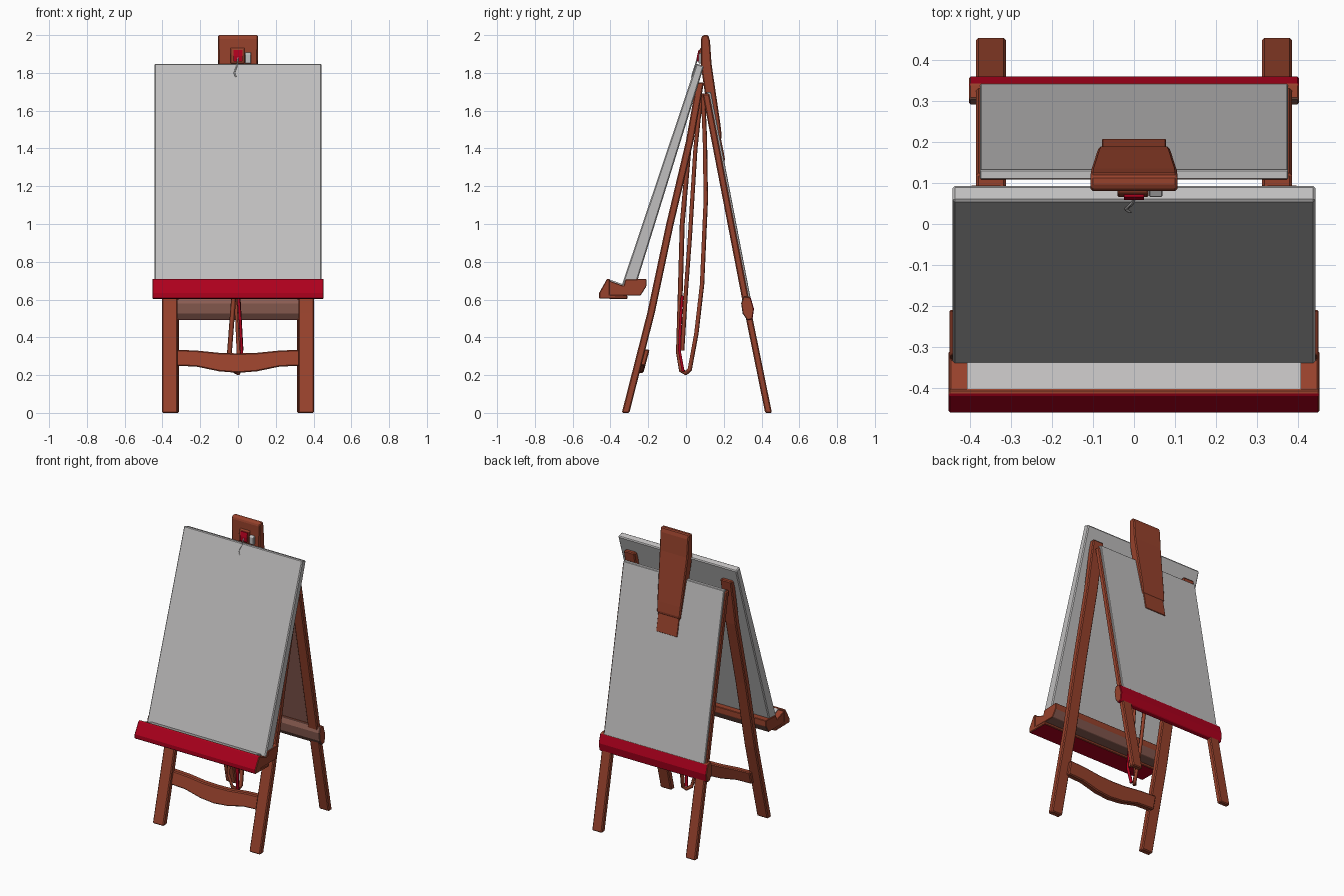
import bpy, bmesh, math
from mathutils import Vector

if "Cube" in bpy.data.objects:
    bpy.data.objects.remove(bpy.data.objects["Cube"])


def material(name, rgb):
    m = bpy.data.materials.new(name)
    m.diffuse_color = (*rgb, 1)
    m.use_nodes = True
    m.node_tree.nodes["Principled BSDF"].inputs["Base Color"].default_value = m.diffuse_color
    return m


WOOD = material("brown wood", (0.31, 0.054, 0.025))
DUSTY = material("dusty brown", (0.26, 0.11, 0.085))
GREY = material("grey board", (0.53, 0.52, 0.52))
RED = material("red paint", (0.42, 0.0, 0.012))


def prism(name, profile, x0, x1, mats, rule=None, bevel=0.006, taper=None, remap=None):
    """Extrude a (y, z) outline along x. rule(normal) picks the material slot."""
    bm = bmesh.new()
    ends = [[bm.verts.new((x, y, z)) for y, z in profile] for x in (x0, x1)]
    n = len(profile)
    for e in ends:
        bm.faces.new(e)
    for i in range(n):
        j = (i + 1) % n
        bm.faces.new((ends[0][i], ends[0][j], ends[1][j], ends[1][i]))
    for v in bm.verts:
        if taper:
            v.co.x *= taper(v.co.z)
        if remap:
            v.co = Vector(remap(*v.co))
    bmesh.ops.recalc_face_normals(bm, faces=bm.faces)
    bm.normal_update()
    if rule:
        for f in bm.faces:
            f.material_index = rule(f.normal)
    me = bpy.data.meshes.new(name)
    bm.to_mesh(me)
    bm.free()
    for m in mats:
        me.materials.append(m)
    ob = bpy.data.objects.new(name, me)
    bpy.context.collection.objects.link(ob)
    if bevel:
        b = ob.modifiers.new("soft edges", 'BEVEL')
        b.width, b.segments = bevel, 1
        b.limit_method, b.angle_limit = 'ANGLE', math.radians(30)
    return ob


def rail(path, half):
    """Outline of a bar following (y, z) points."""
    return [(y - half, z) for y, z in path] + [(y + half, z) for y, z in reversed(path)]


def cord(name, pts, radius, mat):
    """Thin hanging cord, turned into a mesh."""
    cu = bpy.data.curves.new(name, 'CURVE')
    cu.dimensions = '3D'
    cu.bevel_depth, cu.bevel_resolution = radius, 0
    cu.use_fill_caps = True
    sp = cu.splines.new('POLY')
    sp.points.add(len(pts) - 1)
    for p, c in zip(sp.points, pts):
        p.co = (*c, 1)
    tmp = bpy.data.objects.new(name + " path", cu)
    bpy.context.collection.objects.link(tmp)
    bpy.context.view_layer.update()
    me = bpy.data.meshes.new_from_object(tmp.evaluated_get(bpy.context.evaluated_depsgraph_get()))
    bpy.data.objects.remove(tmp)
    me.materials.clear()
    me.materials.append(mat)
    bpy.context.collection.objects.link(bpy.data.objects.new(name, me))


# Legs: slightly bent front pair, straight back pair
front_path = [(-0.32, 0.0), (-0.185, 0.53), (-0.085, 1.0), (0.02, 1.44), (0.075, 1.75)]
back_path = [(0.437, 0.0), (0.325, 0.55), (0.105, 1.69)]
for side, s in (("left", -1), ("right", 1)):
    prism("front_leg_" + side, rail(front_path, 0.02), s * 0.32, s * 0.402, [WOOD])
    prism("back_leg_" + side, rail(back_path, 0.018), s * 0.312, s * 0.386, [WOOD])

# Curved cross bar between the front legs (outline given in x, z)
bar = [(-0.34, 0.25), (-0.22, 0.245), (-0.1, 0.22), (0, 0.212), (0.1, 0.22), (0.22, 0.245),
       (0.34, 0.25), (0.34, 0.335), (0.22, 0.33), (0.1, 0.318), (0, 0.315), (-0.1, 0.318),
       (-0.22, 0.33), (-0.34, 0.335)]
prism("front_crossbar", bar, -0.25, -0.21, [WOOD],
      remap=lambda x, y, z: (y, x + (z - 0.27) * 0.27, z))

# Front drawing board
prism("front_board", [(-0.345, 0.66), (-0.27, 0.66), (0.095, 1.835), (0.055, 1.85)],
      -0.443, 0.443, [GREY])

# Tray: body with a groove, red lip with wooden ends, grey groove floor
prism("tray_body", [(-0.42, 0.622), (-0.42, 0.70), (-0.405, 0.70), (-0.33, 0.672), (-0.32, 0.705),
                    (-0.21, 0.71), (-0.21, 0.67), (-0.24, 0.622)],
      -0.45, 0.45, [WOOD, DUSTY], rule=lambda n: 1 if n.z < -0.3 and abs(n.x) < 0.5 else 0, bevel=0.003)
prism("tray_lip", [(-0.46, 0.605), (-0.46, 0.635), (-0.418, 0.71), (-0.403, 0.71),
                   (-0.403, 0.625), (-0.31, 0.622), (-0.31, 0.603)],
      -0.453, 0.453, [RED, WOOD],
      rule=lambda n: 1 if abs(n.x) > 0.5 or n.z > 0.9 or n.y > 0.5 else 0, bevel=0.004)
prism("tray_floor", [(-0.405, 0.70), (-0.405, 0.706), (-0.325, 0.678), (-0.325, 0.67)],
      -0.408, 0.408, [GREY], bevel=0)

# Back board: grey outside, dusty brown inside, lying over the legs
prism("back_board", [(0.335, 0.53), (0.357, 0.53), (0.132, 1.70), (0.108, 1.70)],
      -0.376, 0.376, [GREY, DUSTY], rule=lambda n: 1 if n.y < -0.5 else 0, bevel=0.003)


# Ledge under the back board: red outside and below, dusty inner face, wooden ends
def ledge_rule(n):
    if abs(n.x) > 0.5 or n.z > 0.6:
        return 0
    return 1 if n.y > 0.1 else 2


prism("back_ledge", [(0.30, 0.525), (0.325, 0.49), (0.352, 0.497), (0.360, 0.55),
                     (0.342, 0.612), (0.305, 0.617), (0.292, 0.58)],
      -0.403, 0.403, [WOOD, RED, DUSTY], rule=ledge_rule, bevel=0.004)

# Head block that clamps the boards, tapering downwards
prism("head_block", [(0.08, 1.985), (0.09, 2.0), (0.118, 2.0), (0.127, 1.97), (0.135, 1.85),
                     (0.182, 1.53), (0.19, 1.46), (0.17, 1.42), (0.145, 1.45), (0.12, 1.55),
                     (0.08, 1.83)],
      -0.106, 0.106, [WOOD], taper=lambda z: 0.80 + 0.2 * min(1, (z - 1.42) / 0.45))
# Wooden pad on the back board below the block
prism("head_pad", [(0.195, 1.335), (0.208, 1.335), (0.182, 1.47), (0.165, 1.47)],
      -0.078, 0.078, [WOOD], bevel=0.002)

# Clip on the head block: wooden base, red front plate, grey side catch and hook
prism("clip_base", [(0.066, 1.85), (0.066, 1.895), (0.074, 1.93), (0.085, 1.935), (0.085, 1.85)],
      -0.04, 0.035, [WOOD], bevel=0.003)
prism("clip_plate", [(0.058, 1.86), (0.058, 1.89), (0.066, 1.92), (0.074, 1.92), (0.067, 1.86)],
      -0.025, 0.025, [RED], bevel=0)
prism("clip_catch", [(0.066, 1.85), (0.066, 1.90), (0.085, 1.91), (0.085, 1.85)],
      0.036, 0.07, [GREY], bevel=0.003)
cord("clip_hook", [(0, 0.060, 1.88), (-0.005, 0.05, 1.84), (-0.02, 0.036, 1.80), (-0.01, 0.03, 1.775)],
     0.004, GREY)

# Hanging cords between the legs
cord("brown_cord", [(0.0, 0.07, 1.68), (-0.005, 0.02, 1.45), (-0.01, -0.02, 1.0), (-0.02, -0.03, 0.65),
                    (-0.045, -0.04, 0.32), (-0.025, -0.025, 0.225), (0.0, 0.0, 0.21),
                    (0.008, 0.02, 0.23), (0.0, 0.055, 0.42), (-0.01, 0.085, 0.68),
                    (-0.01, 0.105, 1.13), (-0.01, 0.10, 1.45), (0.0, 0.09, 1.69)], 0.013, WOOD)
cord("inner_cord", [(0.0, 0.08, 1.68), (0.0, 0.05, 1.4), (0.0, 0.02, 0.92), (0.0, 0.0, 0.65),
                    (0.018, -0.02, 0.33)], 0.011, WOOD)
cord("red_cord", [(0.002, -0.02, 0.62), (0.012, -0.03, 0.48), (0.02, -0.035, 0.33),
                  (0.008, -0.015, 0.22)], 0.010, RED)
